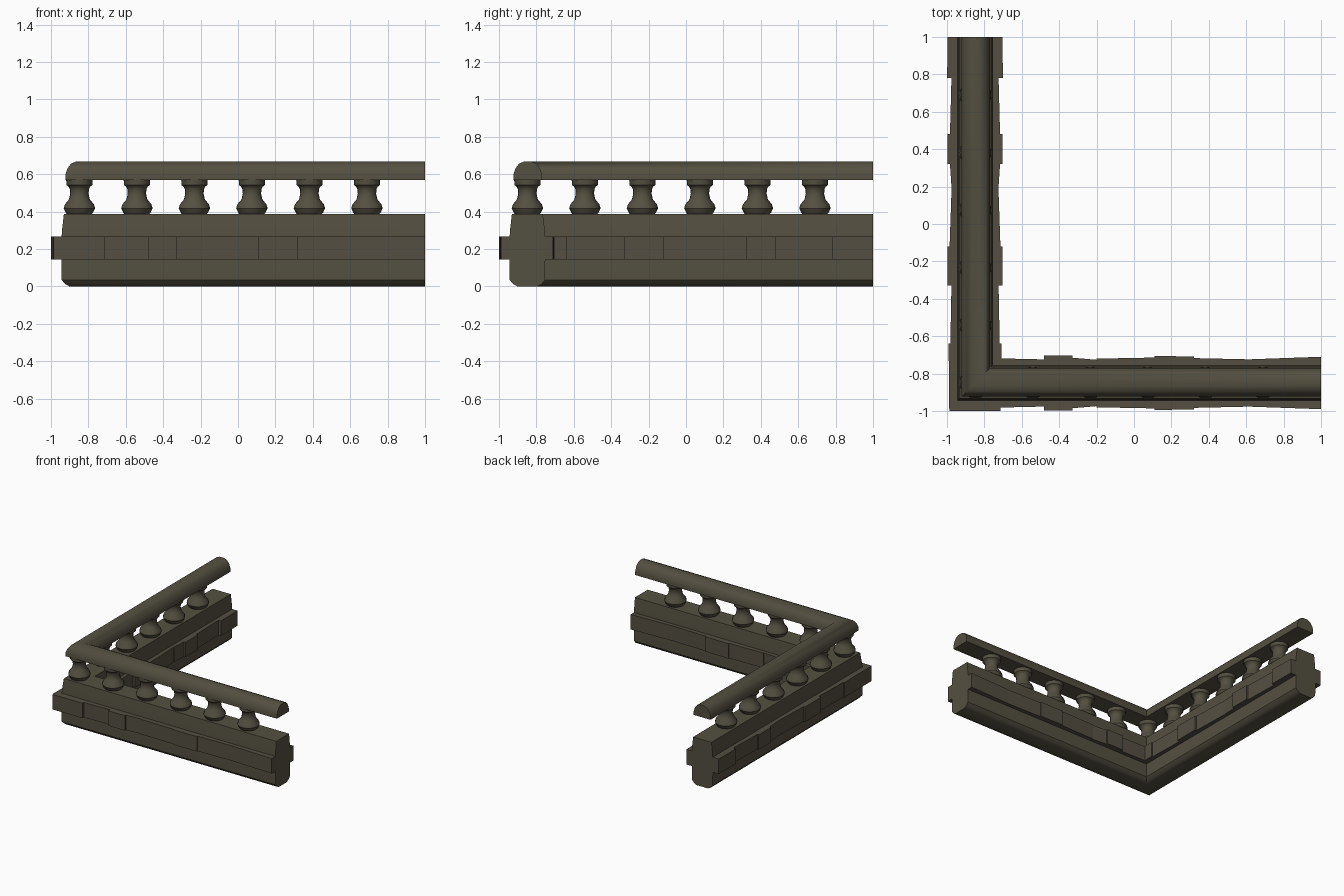
import bpy, bmesh, math

if "Cube" in bpy.data.objects:
    bpy.data.objects.remove(bpy.data.objects["Cube"])

def material(name, rgb):
    m = bpy.data.materials.new(name)
    m.diffuse_color = (*rgb, 1)
    m.use_nodes = True
    m.node_tree.nodes["Principled BSDF"].inputs["Base Color"].default_value = m.diffuse_color
    return m

stone = material("olive stone", (0.088, 0.080, 0.052))
brick = material("brown stone", (0.088, 0.077, 0.054))

def finish(name, bm, mat, angle=None):
    bmesh.ops.recalc_face_normals(bm, faces=bm.faces)
    me = bpy.data.meshes.new(name)
    bm.to_mesh(me)
    bm.free()
    me.materials.append(mat)
    ob = bpy.data.objects.new(name, me)
    bpy.context.collection.objects.link(ob)
    if angle:
        bpy.ops.object.select_all(action='DESELECT')
        ob.select_set(True)
        bpy.context.view_layer.objects.active = ob
        bpy.ops.object.shade_smooth_by_angle(angle=math.radians(angle))
    return ob

def l_sweep(name, profile, mat, angle):
    """Sweep a closed (offset, z) section along the L with a mitred corner."""
    bm = bmesh.new()
    rings = [[bm.verts.new(f(d, z)) for d, z in profile] for f in (
        lambda d, z: (1, d, z), lambda d, z: (d, d, z), lambda d, z: (d, 1, z))]
    n = len(profile)
    for a, b in zip(rings, rings[1:]):
        for i in range(n):
            j = (i + 1) % n
            bm.faces.new((a[i], a[j], b[j], b[i]))
    bm.faces.new(rings[0])
    bm.faces.new(rings[2])
    return finish(name, bm, mat, angle)

def mirrored(half, centre):
    return [(centre - w, z) for w, z in half] + [(centre + w, z) for w, z in reversed(half)]

# wall and handrail
l_sweep("wall", mirrored([(0.052, 0), (0.075, 0.012), (0.095, 0.035), (0.096, 0.25),
                          (0.093, 0.30), (0.083, 0.387)], -0.848), stone, 35)
l_sweep("handrail", mirrored([(0.077, 0.57), (0.077, 0.598), (0.066, 0.63), (0.048, 0.656),
                              (0.020, 0.668)], -0.846), stone, 40)

# band of uneven bricks: (start, end, half width at start, half width at end)
def bricks(name, rows, swap):
    bm = bmesh.new()
    for s, e, w0, w1 in rows:
        c = -0.85
        plan = [(s, c - w0), (e, c - w1), (e, c + w1), (s, c + w0)]
        if swap:
            plan = [(q, p) for p, q in plan]
        lo = [bm.verts.new((p, q, 0.145)) for p, q in plan]
        hi = [bm.verts.new((p, q, 0.268)) for p, q in plan]
        bm.faces.new(lo)
        bm.faces.new(hi)
        for i in range(4):
            j = (i + 1) % 4
            bm.faces.new((lo[i], lo[j], hi[j], hi[i]))
    finish(name, bm, brick)

bricks("brick_band_front", [
    (-0.99, -0.78, 0.136, 0.140), (-0.78, -0.48, 0.133, 0.126), (-0.48, -0.33, 0.148, 0.147),
    (-0.33, -0.20, 0.135, 0.124), (-0.20, 0.11, 0.130, 0.136), (0.11, 0.32, 0.144, 0.142),
    (0.32, 0.63, 0.133, 0.126), (0.63, 1.0, 0.127, 0.140)], False)
bricks("brick_band_side", [
    (-1.0, -0.64, 0.136, 0.142), (-0.64, -0.33, 0.132, 0.126), (-0.33, -0.12, 0.147, 0.148),
    (-0.12, 0.20, 0.136, 0.125), (0.20, 0.32, 0.126, 0.134), (0.32, 0.48, 0.148, 0.147),
    (0.48, 0.78, 0.134, 0.126), (0.78, 1.0, 0.149, 0.147)], True)

# turned balusters
TURNING = [(0.060, 0.38), (0.072, 0.393), (0.084, 0.418), (0.077, 0.440), (0.056, 0.465),
           (0.049, 0.495), (0.051, 0.520), (0.058, 0.534), (0.069, 0.542), (0.071, 0.575)]

def baluster(name, x, y, sides=16):
    bm = bmesh.new()
    rings = [[bm.verts.new((x + r * math.cos(2 * math.pi * k / sides),
                            y + r * math.sin(2 * math.pi * k / sides), z))
              for k in range(sides)] for r, z in TURNING]
    for a, b in zip(rings, rings[1:]):
        for k in range(sides):
            j = (k + 1) % sides
            bm.faces.new((a[k], a[j], b[j], b[k]))
    bm.faces.new(rings[0])
    bm.faces.new(rings[-1])
    finish(name, bm, stone, 40)

for i in range(6):
    t = -0.848 + 0.3075 * i
    baluster(f"baluster_front_{i}", t, -0.848)
    if i:
        baluster(f"baluster_side_{i}", -0.848, t)
